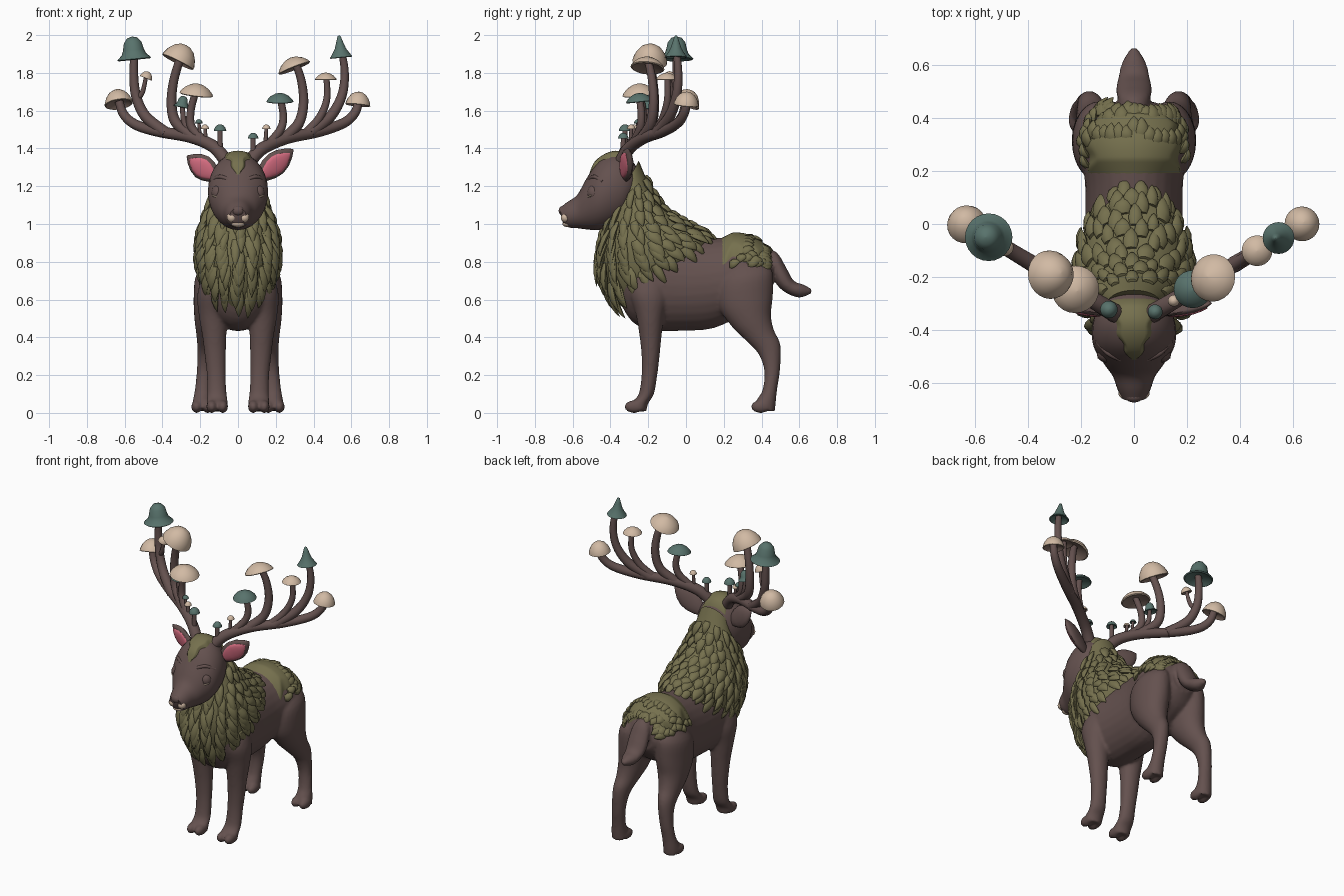
import bpy, bmesh, math, random
from mathutils import Vector as V

if "Cube" in bpy.data.objects:
    bpy.data.objects.remove(bpy.data.objects["Cube"])
random.seed(4)
TAU = math.tau

def mat(name, c):
    m = bpy.data.materials.new(name)
    m.diffuse_color = (*c, 1)
    m.use_nodes = True
    m.node_tree.nodes["Principled BSDF"].inputs["Base Color"].default_value = m.diffuse_color
    return m
BROWN = mat("brown hide", (.127, .082, .077))
MOSS = mat("moss green", (.178, .162, .075))
BEIGE = mat("beige cap", (.64, .49, .37))
TEAL = mat("teal cap", (.098, .17, .15))
PINK = mat("pink ear", (.68, .156, .223))
GILL = mat("brown gills", (.24, .165, .135))

# ---------- helpers ----------
def spline(rows, u):
    """Catmull-Rom sample of a list of equal-length tuples."""
    n = len(rows) - 1
    u = min(max(u, 0), n)
    i = min(int(u), n - 1)
    t = u - i
    a, b, c, d = (rows[min(max(k, 0), n)] for k in (i - 1, i, i + 1, i + 2))
    return [.5 * (2*q + (r - p)*t + (2*p - 5*q + 4*r - s)*t*t + (3*q - p - 3*r + s)*t**3)
            for p, q, r, s in zip(a, b, c, d)]

def surf(rows, u, a, sx=1):
    """Point on a loft whose rows are (y1, z1, y2, z2, half width, x)."""
    y1, z1, y2, z2, w, x = spline([tuple(r) + (0,) * (6 - len(r)) for r in rows], u)
    k = math.cos(a)
    return V(((x + w * math.sin(a)) * sx, (y1 + y2)/2 + (y1 - y2)/2*k, (z1 + z2)/2 + (z1 - z2)/2*k))

def skin(bm, rings):
    vs = [[bm.verts.new(p) for p in r] for r in rings]
    n = len(vs[0])
    for a, b in zip(vs, vs[1:]):
        for i in range(n):
            bm.faces.new((a[i], a[(i+1) % n], b[(i+1) % n], b[i]))
    bm.faces.new(vs[0])
    bm.faces.new(vs[-1][::-1])

def loft(bm, rows, sx=1, sides=28, sub=4):
    n = (len(rows) - 1) * sub
    skin(bm, [[surf(rows, j/sub, TAU*i/sides, sx) for i in range(sides)] for j in range(n + 1)])

def ring(c, a, b, n=12):
    return [c + a*math.cos(TAU*i/n) + b*math.sin(TAU*i/n) for i in range(n)]

def tube(bm, pts, r0, r1, sub=6):
    n = (len(pts) - 1) * sub
    ps = [V(spline(pts, j/sub)) for j in range(n + 1)]
    rings = []
    for j, p in enumerate(ps):
        t = (ps[min(j+1, n)] - ps[max(j-1, 0)]).normalized()
        a = t.cross(V((0, 1, 0))).normalized()
        r = r0 + (r1 - r0)*j/n
        rings.append(ring(p, a*r, t.cross(a)*r))
    skin(bm, rings)

def ball(bm, c, r):
    res = bmesh.ops.create_uvsphere(bm, u_segments=20, v_segments=12, radius=1)
    for v in res["verts"]:
        v.co = V(c) + V([v.co[i]*r[i] for i in range(3)])

def finish(name, bm, *mats, angle=50):
    bmesh.ops.recalc_face_normals(bm, faces=bm.faces)
    me = bpy.data.meshes.new(name)
    bm.to_mesh(me)
    bm.free()
    for p in me.polygons:
        p.use_smooth = True
    me.set_sharp_from_angle(angle=math.radians(angle))
    for m in mats:
        me.materials.append(m)
    ob = bpy.data.objects.new(name, me)
    bpy.context.collection.objects.link(ob)
    return ob

def normal(rows, u, a):
    s = (surf(rows, u, a+.05) - surf(rows, u, a-.05)).normalized()
    f = (surf(rows, u+.06, a) - surf(rows, u-.06, a)).normalized()
    n = s.cross(f).normalized()
    mid = (surf(rows, u, 0) + surf(rows, u, math.pi))/2
    return s, f, n if n.dot(surf(rows, u, a) - mid) > 0 else -n

def tuft(bm, rows, u, a, length, w, lift=.02):
    """Flat pointed lock lying on a loft and following it."""
    s, f, n = normal(rows, u, a)
    p = surf(rows, u, a)
    rings = []
    for t, k in ((0, .7), (.3, 1), (.6, .8), (.85, .4), (1, .04)):
        c = p + f*length*t + n*lift*math.sin(t*2.3)
        rings.append(ring(c, s*w*k, n*.016*k, 8))
    skin(bm, rings)

def patch(bm, rows, u0, u1, mid, half, off, n=24):
    """Thin raised sheet on a loft, sinking into it at its edges."""
    g = []
    for i in range(n + 1):
        u = u0 + (u1 - u0)*i/n
        row = []
        for j in range(n + 1):
            k = 2*j/n - 1
            a = mid + k*half(i/n)
            edge = min(1, 5*min(i/n, 1 - i/n, (1 - abs(k))/2))
            row.append(bm.verts.new(surf(rows, u, a) + normal(rows, u, a)[2]*(off*(edge*1.4 - .4))))
        g.append(row)
    for i in range(n):
        for j in range(n):
            bm.faces.new((g[i][j], g[i+1][j], g[i+1][j+1], g[i][j+1]))

# ---------- body, legs and tail fused into one smooth hide ----------
BODY = [(-.36, .82, -.36, .62, .08), (-.30, .90, -.30, .50, .15), (-.2, .93, -.2, .44, .19),
        (0, .915, 0, .435, .185), (.15, .925, .15, .45, .185), (.3, .93, .3, .52, .2),
        (.4, .88, .4, .58, .165), (.46, .80, .46, .66, .08)]
HIND = [(.24, .80, .42, .80, .06, .11), (.17, .70, .46, .74, .095, .13), (.17, .57, .46, .62, .098, .137),
        (.24, .46, .45, .52, .085, .145), (.32, .38, .465, .44, .065, .155), (.385, .31, .50, .36, .05, .165),
        (.415, .22, .498, .23, .043, .175), (.405, .12, .482, .12, .044, .185),
        (.375, .07, .475, .05, .05, .19), (.36, .03, .47, .005, .052, .19)]
FORE = [(-.28, .74, -.10, .76, .07, .11), (-.30, .64, -.09, .62, .09, .125), (-.265, .52, -.115, .52, .078, .13),
        (-.245, .40, -.13, .40, .063, .125), (-.235, .30, -.14, .30, .056, .12), (-.235, .2, -.152, .2, .05, .115),
        (-.25, .1, -.17, .1, .052, .112), (-.285, .06, -.2, .05, .057, .11), (-.31, .025, -.21, .005, .057, .11)]
TAIL = [(.40, .88, .40, .76, .04), (.48, .85, .455, .74, .06), (.53, .77, .48, .68, .068),
        (.57, .70, .53, .635, .06), (.62, .68, .60, .61, .045), (.67, .655, .66, .63, .012)]
bm = bmesh.new()
loft(bm, BODY)
loft(bm, TAIL)
for s in (1, -1):
    for leg, fx, fy in ((HIND, .19, .395), (FORE, .11, -.275)):
        loft(bm, leg, s)
        for d in (-.029, .029):                      # cloven toes
            ball(bm, (s*fx + d, fy, .033), (.029, .052, .034))
hide = finish("body_and_legs", bm, BROWN)
m = hide.modifiers.new("fuse", "REMESH")
m.mode, m.voxel_size, m.use_smooth_shade = "VOXEL", .01, True
m = hide.modifiers.new("soften", "SMOOTH")
m.factor, m.iterations = .5, 4

# ---------- head ----------
HEAD = [(-.24, 1.26, -.28, 1.12, .08), (-.29, 1.34, -.34, 1.02, .135), (-.37, 1.375, -.41, .98, .158),
        (-.46, 1.335, -.47, .968, .152), (-.53, 1.235, -.53, .972, .112), (-.575, 1.155, -.575, .978, .08),
        (-.63, 1.115, -.62, .982, .062), (-.668, 1.085, -.652, 1.005, .042)]
bm = bmesh.new()
loft(bm, HEAD)
ball(bm, (0, -.652, 1.07), (.034, .022, .026))
for s in (1, -1):
    ball(bm, (s*.105, -.487, 1.165), (.036, .036, .042))     # closed eyes
    tube(bm, [(s*.05, -.51, 1.235), (s*.10, -.485, 1.25), (s*.14, -.44, 1.225)], .012, .01)
finish("head", bm, BROWN)
bm = bmesh.new()
for s in (1, -1):
    ball(bm, (s*.033, -.637, 1.035), (.026, .026, .026))
ball(bm, (0, -.628, 1.0), (.036, .026, .016))
finish("lips", bm, BEIGE)
bm = bmesh.new()
for s in (1, -1):
    tube(bm, [(s*.082, -.522, 1.152), (s*.108, -.522, 1.142), (s*.136, -.503, 1.152)], .004, .004)
finish("eyelids", bm, BEIGE)

# ---------- ears ----------
for side, s, tip in (("right", 1, (.292, -.30, 1.395)), ("left", -1, (-.27, -.30, 1.36))):
    base, tip = V((s*.11, -.325, 1.245)), V(tip)
    ax = (tip - base).normalized()
    nrm = V((s*.5, -.85, 0))
    nrm = (nrm - ax*nrm.dot(ax)).normalized()
    wide = ax.cross(nrm)
    for name, k, th, off, m in (("ear", 1, .024, 0, BROWN), ("inner_ear", .76, .012, .017, PINK)):
        prof = [(0, .028), (.12, .045), (.3, .062), (.5, .068), (.7, .056), (.87, .032), (1, .004)]
        bm = bmesh.new()
        skin(bm, [ring(base + (tip - base)*(.5 + (t - .5)*k) + nrm*off, wide*w*k, nrm*th*min(1, w/.05), 16)
                  for t, w in prof])
        finish(side + "_" + name, bm, m)

# ---------- moss mane, rump and brow ----------
MANE = [(-.25, 1.335, -.35, 1.15, .10), (-.19, 1.2, -.405, 1.02, .142), (-.11, 1.085, -.44, .89, .185),
        (.01, 1.005, -.445, .77, .205), (.11, .945, -.40, .64, .198), (.12, .88, -.32, .54, .14)]
bm = bmesh.new()
loft(bm, MANE, sub=6)
for r in range(10):
    n = 12 + r
    for i in range(n):
        a = TAU*(i + .5*(r % 2) + random.uniform(-.2, .2))/n
        front = (1 - math.cos(a))/2
        tuft(bm, MANE, .7 + .36*r + random.uniform(-.1, .1), a,
             .07 + .06*front + random.uniform(0, .03), random.uniform(.024, .036), .012 + .01*front)
finish("moss_mane", bm, MOSS)

bm = bmesh.new()
patch(bm, BODY, 4.15, 6.5, 0, lambda t: 1.22 + .1*math.sin(t*22), .022, 36)
for i in range(34):
    a = -1.15 + 2.3*(i % 17)/16
    u = (6.0 if i < 17 else 5.1) + random.uniform(-.3, .15)
    tuft(bm, BODY, u, a, random.uniform(.06, .09), .03, .016)
for i in range(14):
    s = 1 if i % 2 else -1
    tuft(bm, BODY, 4.4 + .12*i, s*random.uniform(1.1, 1.25), .06, .026, .016)
finish("moss_rump", bm, MOSS)

bm = bmesh.new()
patch(bm, HEAD, .7, 3.9, 0, lambda t: .04 + .75*(1 - t)**.8 + .05*math.sin(t*25), .013)
finish("moss_brow", bm, MOSS)

bm = bmesh.new()
for s in (1, -1):
    for u, a, du, da in ((3.0, .8, .17, .1), (1.75, 1.4, .22, .1), (1.7, 1.85, .12, .07)):
        patch(bm, BODY, u - du, u + du, s*a, lambda t: da*math.sqrt(max(.02, 1 - (2*t - 1)**2)), .013, 12)
finish("moss_spots", bm, MOSS)

# ---------- antlers: points are (x, z), depth follows the sweep ----------
def P(x, z):
    return (x, -.38 + .6*abs(x), z)

RIGHT = [([(.06, 1.33), (.13, 1.40), (.26, 1.455), (.43, 1.49), (.56, 1.535), (.62, 1.59), (.638, 1.65)], .036, .022),
         ([(.38, 1.48), (.49, 1.57), (.55, 1.68), (.565, 1.80), (.55, 1.91)], .032, .018),
         ([(.24, 1.45), (.32, 1.53), (.347, 1.64), (.335, 1.76), (.305, 1.85)], .03, .02),
         ([(.36, 1.48), (.43, 1.56), (.47, 1.66), (.468, 1.78)], .025, .015),
         ([(.17, 1.43), (.225, 1.5), (.24, 1.57), (.225, 1.66)], .024, .018),
         ([(.08, 1.36), (.08, 1.47)], .016, .012), ([(.145, 1.42), (.15, 1.51)], .012, .009)]
LEFT = [([(-.06, 1.33), (-.13, 1.41), (-.25, 1.46), (-.42, 1.49), (-.54, 1.525), (-.605, 1.58), (-.63, 1.65)], .036, .022),
        ([(-.38, 1.48), (-.49, 1.57), (-.54, 1.68), (-.552, 1.80), (-.548, 1.91)], .032, .02),
        ([(-.24, 1.46), (-.33, 1.54), (-.352, 1.64), (-.34, 1.76), (-.305, 1.88)], .03, .022),
        ([(-.18, 1.44), (-.245, 1.51), (-.25, 1.60), (-.22, 1.71)], .025, .018),
        ([(-.535, 1.66), (-.505, 1.70), (-.487, 1.78)], .016, .01),
        ([(-.24, 1.46), (-.285, 1.54), (-.295, 1.64)], .018, .012),
        ([(-.095, 1.37), (-.095, 1.51)], .016, .012), ([(-.17, 1.43), (-.175, 1.51)], .012, .009),
        ([(-.2, 1.45), (-.207, 1.54)], .01, .008)]
for name, tines in (("right_antler", RIGHT), ("left_antler", LEFT)):
    bm = bmesh.new()
    for pts, r0, r1 in tines:
        tube(bm, [P(*p) for p in pts], r0, r1)
    finish(name, bm, BROWN)

# ---------- mushroom caps (last three profile points form the underside) ----------
SHAPES = {"dome": [(0, 1.0), (.3, .95), (.6, .76), (.85, .42), (.98, .08), (1, -.08), (.93, -.12), (.75, .08), (.3, .2), (0, .2)],
          "flat": [(0, .55), (.35, .48), (.7, .28), (.92, .05), (1, -.1), (.92, -.15), (.7, -.05), (.4, .04), (0, .08)],
          "point": [(0, 1.8), (.14, 1.7), (.3, 1.2), (.5, .6), (.78, .15), (1, -.15), (.92, -.2), (.7, -.05), (.4, .04), (0, .08)],
          "hat": [(0, 1.2), (.3, 1.12), (.52, .85), (.62, .4), (.72, .15), (1, -.12), (.92, -.18), (.7, -.05), (.4, .04), (0, .08)]}

def cap(x, z, r, shape, m, tx=0, ty=0):
    prof = SHAPES[shape]
    bm = bmesh.new()
    n = 24
    rot = V((0, 0, 1)).rotation_difference(V((tx, ty, 1)))
    c = V(P(x, z))
    skin(bm, [[c + rot @ V((max(q, .002)*r*math.cos(TAU*i/n), max(q, .002)*r*math.sin(TAU*i/n), h*r))
               for i in range(n)] for q, h in prof])
    bm.faces.ensure_lookup_table()
    for i, f in enumerate(bm.faces):
        f.material_index = int(i >= n*(len(prof) - 4))
    finish("mushroom_cap", bm, m, GILL if m == BEIGE else TEAL)

for args in ((.635, 1.635, .066, "dome", BEIGE, .1, .1), (.545, 1.892, .06, "point", TEAL, -.1, 0),
             (.465, 1.77, .058, "flat", BEIGE), (.295, 1.835, .09, "flat", BEIGE, -.4, .1),
             (.222, 1.655, .072, "flat", TEAL, 0, -.1), (.08, 1.455, .028, "dome", TEAL),
             (.15, 1.505, .022, "dome", BEIGE),
             (-.632, 1.64, .075, "dome", BEIGE, -.15, .4), (-.55, 1.885, .09, "hat", TEAL, -.1, 0),
             (-.315, 1.865, .092, "dome", BEIGE, .5, .1), (-.22, 1.695, .09, "flat", BEIGE, .12, -.1),
             (-.487, 1.775, .034, "dome", BEIGE, .4, 0), (-.297, 1.625, .045, "hat", TEAL, .2, 0),
             (-.095, 1.495, .033, "dome", TEAL), (-.175, 1.505, .022, "dome", BEIGE),
             (-.207, 1.535, .02, "dome", TEAL)):
    cap(*args)
